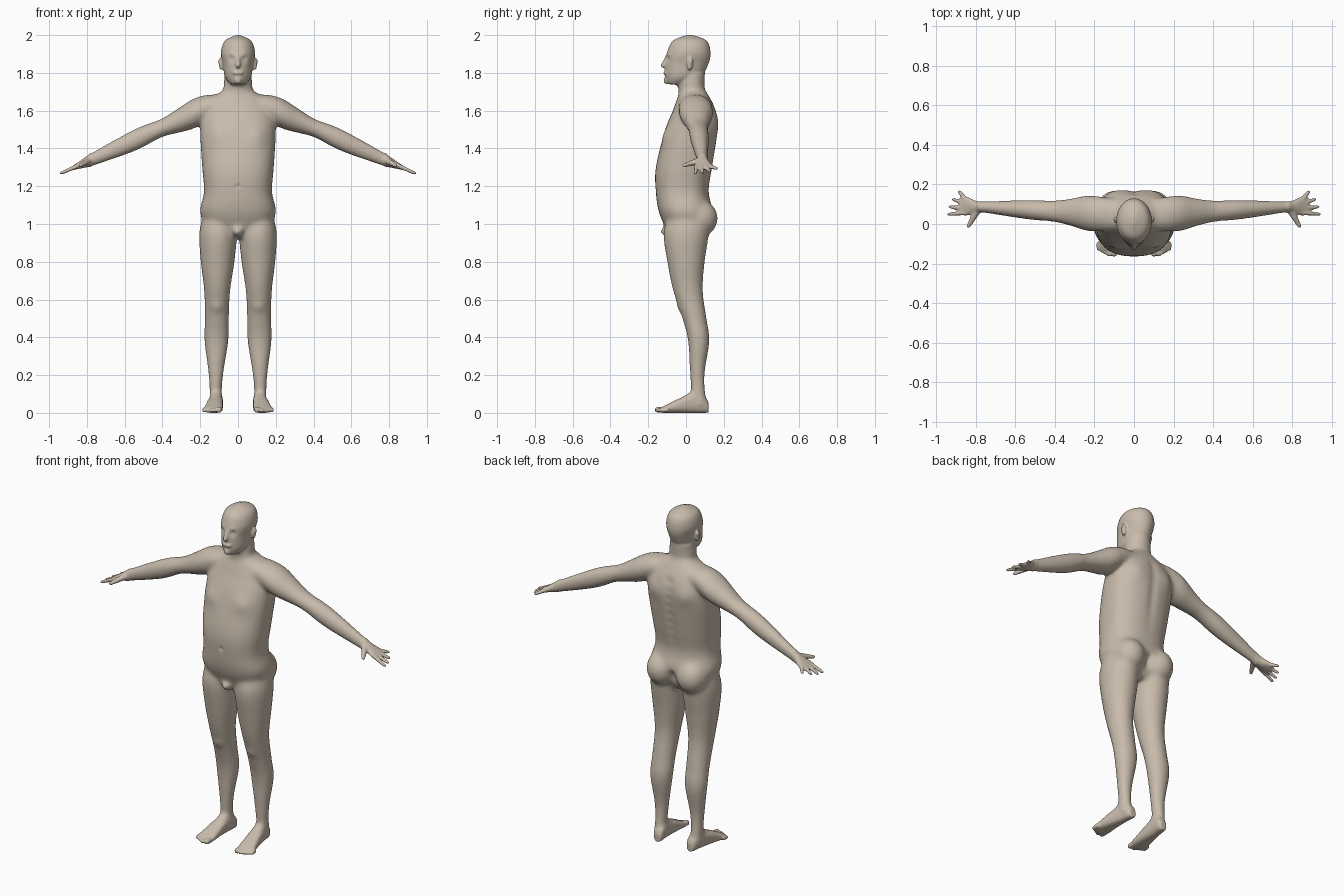
import bpy
import bmesh
from math import cos, sin, pi, exp, copysign
from mathutils import Vector, Matrix

default_cube = bpy.data.objects.get("Cube")
if default_cube:
    bpy.data.objects.remove(default_cube, do_unlink=True)

SEGMENTS = 40
STEPS = 6
parts = bmesh.new()


def catmull(before, start, end, after, t):
    """Smooth interpolation between two neighbouring cross-sections."""
    return [b + t / 2 * (c - a + t * (2 * a - 5 * b + 4 * c - d + t * (3 * (b - c) + d - a)))
            for a, b, c, d in zip(before, start, end, after)]


def rounded(value, power):
    """Superellipse coordinate: higher powers give boxier sections."""
    return copysign(abs(value) ** (2 / power), value)


def loft(sections, place, power=2):
    """Closed skin over (position, half width, low, high) sections, put in space by place()."""
    padded = [sections[0], *sections, sections[-1]]
    rows = [catmull(*padded[i:i + 4], step / STEPS)
            for i in range(len(sections) - 1) for step in range(STEPS)]
    rows.append(sections[-1])
    rings = []
    for along, half, low, high in rows:
        ring = []
        for k in range(SEGMENTS):
            angle = 2 * pi * k / SEGMENTS
            u = half * rounded(cos(angle), power)
            v = (low + high) / 2 + (high - low) / 2 * rounded(sin(angle), power)
            ring.append(parts.verts.new(place(along, u, v)))
        rings.append(ring)
    for lower, upper in zip(rings, rings[1:]):
        for k in range(SEGMENTS):
            parts.faces.new((lower[k - 1], lower[k], upper[k], upper[k - 1]))
    parts.faces.new(rings[0])
    parts.faces.new(rings[-1])


def ball(centre, size):
    matrix = Matrix.Translation(centre) @ Matrix.Diagonal((*size, 1))
    bmesh.ops.create_uvsphere(parts, u_segments=20, v_segments=12, radius=1, matrix=matrix)


def rod(start, end, start_radius, end_radius, count=14):
    """Tapered rounded rod, used for fingers, toes and the nose."""
    for k in range(count):
        t = k / (count - 1)
        radius = start_radius + (end_radius - start_radius) * t
        ball(Vector(start).lerp(Vector(end), t), (radius, radius, radius))


def upright(z, u, v):
    return (u, v, z)


def arm_axis(x):
    """Straight line from the shoulder to the fingertips."""
    return Vector((x, 0.04 + 0.06 * x, 1.69 - 0.45 * x))


# Torso, neck and head
loft([(0.93, 0.12, -0.08, 0.08), (1.05, 0.2, -0.14, 0.14), (1.17, 0.18, -0.16, 0.12),
      (1.3, 0.19, -0.16, 0.14), (1.5, 0.2, -0.11, 0.17), (1.6, 0.18, -0.07, 0.16),
      (1.68, 0.12, -0.04, 0.12), (1.71, 0.07, -0.02, 0.1)], upright, power=2.4)
loft([(1.62, 0.1, -0.03, 0.13), (1.7, 0.08, -0.04, 0.1), (1.8, 0.07, -0.04, 0.1)], upright)
loft([(1.74, 0.04, -0.1, 0), (1.78, 0.07, -0.11, 0.08), (1.85, 0.08, -0.11, 0.12),
      (1.91, 0.09, -0.1, 0.13), (1.97, 0.07, -0.07, 0.11), (2, 0.01, 0, 0.04)], upright)

# Nose, mouth, chin and groin
rod((0, -0.1, 1.89), (0, -0.12, 1.84), 0.008, 0.014)
ball((0, -0.11, 1.8), (0.03, 0.01, 0.01))
ball((0, -0.1, 1.76), (0.02, 0.02, 0.02))
ball((0, -0.1, 0.96), (0.03, 0.04, 0.03))

# Left leg, buttock and foot
loft([(1.05, 0.08, -0.09, 0.1), (0.95, 0.1, -0.12, 0.12), (0.8, 0.09, -0.1, 0.1),
      (0.65, 0.07, -0.07, 0.09), (0.5, 0.065, -0.02, 0.11), (0.38, 0.065, 0.01, 0.125),
      (0.2, 0.04, 0.02, 0.1), (0.04, 0.03, 0.03, 0.11)],
     lambda z, u, v: (0.12 - 0.015 * z + u, v, z))
ball((0.1, 0.07, 1.03), (0.09, 0.1, 0.1))
loft([(y, half, 0, top) for y, half, top in (
    (0.12, 0.02, 0.05), (0.1, 0.03, 0.09), (0.05, 0.035, 0.12),
    (-0.05, 0.045, 0.07), (-0.11, 0.05, 0.04), (-0.13, 0.04, 0.03))],
     lambda y, u, v: (0.12 - 0.1 * y + u, y, v), power=2.5)

# Toes, big toe first
rod((0.1, -0.1, 0.017), (0.1, -0.15, 0.016), 0.016, 0.016)
for k in range(4):
    x = 0.125 + 0.018 * k
    rod((x, -0.1, 0.016), (x, -0.155 + 0.01 * k, 0.013), 0.012, 0.011)

# Left arm and palm
loft([(x, depth, -height, height) for x, depth, height in (
    (0.1, 0.08, 0.04), (0.17, 0.09, 0.07), (0.24, 0.09, 0.08), (0.32, 0.07, 0.065),
    (0.41, 0.055, 0.05), (0.54, 0.05, 0.06), (0.76, 0.03, 0.04), (0.8, 0.03, 0.03),
    (0.85, 0.05, 0.017), (0.88, 0.04, 0.01))],
     lambda x, u, v: arm_axis(x) + Vector((0, u, v)))

# Fingers fan out from the index to the little finger, with the thumb in front
for k in range(4):
    base, tip = arm_axis(0.85), arm_axis(0.935 - 0.006 * k * k)
    base.y = 0.055 + 0.023 * k
    tip.y = 0.05 + 0.037 * k
    rod(base, tip, 0.0125, 0.0095)
rod((0.79, 0.07, 1.335), (0.835, -0.01, 1.31), 0.019, 0.011)

# Left ear
ball((0.09, 0.02, 1.845), (0.011, 0.016, 0.033))
ball((0.096, 0.026, 1.86), (0.008, 0.012, 0.02))

# Mirror the limbs and ear, then fuse everything into one skin
bmesh.ops.mirror(parts, geom=parts.verts[:] + parts.edges[:] + parts.faces[:],
                 axis='X', merge_dist=-1)
bmesh.ops.recalc_face_normals(parts, faces=parts.faces)
mesh = bpy.data.meshes.new("body")
parts.to_mesh(mesh)
parts.free()
body = bpy.data.objects.new("body", mesh)
bpy.context.collection.objects.link(body)
fuse = body.modifiers.new("fuse", 'REMESH')
fuse.mode = 'VOXEL'
fuse.voxel_size = 0.006
depsgraph = bpy.context.evaluated_depsgraph_get()
fused = bpy.data.meshes.new_from_object(body.evaluated_get(depsgraph))
body.modifiers.clear()
body.data = fused

skin = bmesh.new()
skin.from_mesh(fused)


def soften(verts, rounds):
    for _ in range(rounds):
        bmesh.ops.smooth_vert(skin, verts=verts, factor=0.5,
                              use_axis_x=True, use_axis_y=True, use_axis_z=True)


# Soften the joints broadly, but keep the hands, feet and face crisp
soften([v for v in skin.verts if abs(v.co.x) < 0.78 and 0.07 < v.co.z < 1.74], 40)
soften(skin.verts[:], 3)
skin.normal_update()

# Sculpted chest, shoulder blades, knees and eye sockets, on both sides
dabs = []
for side in (1, -1):
    dabs += [(Vector((side * x, y, z)), radius, push) for x, y, z, radius, push in (
        (0.095, -0.09, 1.46, 0.05, 0.012), (0.1, 0.16, 1.53, 0.05, 0.008),
        (0.11, -0.04, 0.56, 0.03, 0.006), (0.036, -0.1, 1.873, 0.015, -0.01),
        (0.036, -0.1, 1.87, 0.008, 0.005), (0.035, -0.1, 1.9, 0.014, 0.004))]

# Spine groove, buttock cleft and navel along the middle
dabs += [(Vector((0, 0.16, 1.2 + 0.05 * k)), 0.028, -0.007) for k in range(9)]
dabs += [(Vector((0, 0.13, 0.94 + 0.025 * k)), 0.02, -0.012) for k in range(5)]
dabs.append((Vector((0, -0.16, 1.2)), 0.012, -0.006))

moves = []
for v in skin.verts:
    amount = 0
    for centre, radius, push in dabs:
        distance = (v.co - centre).length / radius
        if distance < 3:
            amount += push * exp(-distance * distance)
    moves.append((v, v.normal * amount))
for v, offset in moves:
    v.co += offset
for face in skin.faces:
    face.smooth = True
skin.to_mesh(fused)
skin.free()

# Skin colour
material = bpy.data.materials.new("warm beige")
material.use_nodes = True
colour = (0.58, 0.5, 0.41, 1)
material.diffuse_color = colour
material.node_tree.nodes["Principled BSDF"].inputs["Base Color"].default_value = colour
fused.materials.clear()
fused.materials.append(material)
